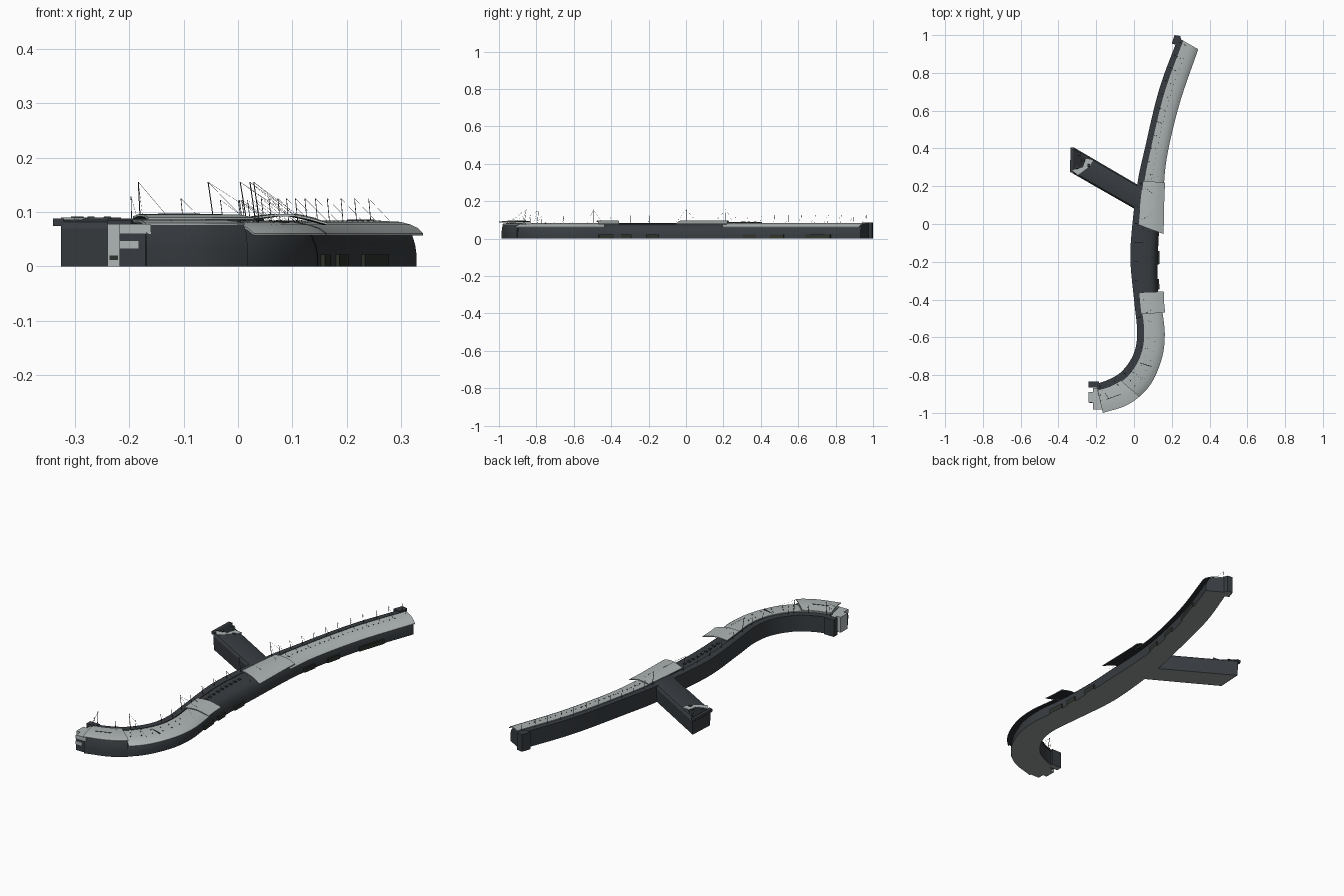
import bpy, bmesh, math
from mathutils import Vector

cube = bpy.data.objects.get("Cube")
if cube:
    bpy.data.objects.remove(cube)


def material(name, r, g, b):
    m = bpy.data.materials.new(name)
    m.use_nodes = True
    m.diffuse_color = (r, g, b, 1)
    m.node_tree.nodes["Principled BSDF"].inputs["Base Color"].default_value = (r, g, b, 1)
    return m


DARK = material("dark_cladding", .039, .046, .053)
LIGHT = material("pale_roof_metal", .43, .475, .47)
FLOOR = material("grey_base", .3, .33, .325)
BLACK = material("dark_soffit", .02, .023, .026)
GLASS = material("green_black_glazing", .028, .034, .025)
STEEL = material("mast_steel", .06, .065, .07)

# Left and right edges of the winding plan, from north to south
LEFT = [(.235, .985), (.135, .71), (.06, .4), (.02, .21), (-.01, -.05), (-.015, -.21),
        (.005, -.42), (.02, -.58), (0, -.69), (-.06, -.78), (-.13, -.825), (-.2, -.85)]
RIGHT = [(.34, .925), (.245, .65), (.18, .385), (.158, .2), (.15, -.05), (.143, -.22),
         (.145, -.41), (.163, -.58), (.145, -.72), (.08, -.86), (-.03, -.955), (-.165, -1)]
END = len(LEFT) - 1


def edge(pts, t):
    # Smooth interpolation through the edge points
    i = min(int(t), END - 1)
    f = t - i
    b, c = Vector(pts[i]), Vector(pts[i + 1])
    a = Vector(pts[i - 1]) if i else 2 * b - c
    d = Vector(pts[i + 2]) if i + 2 <= END else 2 * c - b
    return .5 * (2 * b + (c - a) * f + (2 * a - 5 * b + 4 * c - d) * f ** 2
                 + (3 * b - a - 3 * c + d) * f ** 3)


def place(t, u, z):
    p = edge(LEFT, t).lerp(edge(RIGHT, t), u)
    return Vector((p.x, p.y, z))


def at(y):
    # Station whose centre lies at the given y
    return min((i * END / 1000 for i in range(1001)), key=lambda t: abs(place(t, .5, 0).y - y))


def finish(name, bm, mats, smooth=False):
    bmesh.ops.recalc_face_normals(bm, faces=bm.faces)
    if len(mats) > 1:
        # Second colour goes on the downward faces
        for f in bm.faces:
            f.material_index = int(f.normal.z < -.5)
    me = bpy.data.meshes.new(name)
    bm.to_mesh(me)
    bm.free()
    ob = bpy.data.objects.new(name, me)
    bpy.context.collection.objects.link(ob)
    for m in mats:
        me.materials.append(m)
    if smooth:
        bpy.ops.object.select_all(action='DESELECT')
        ob.select_set(True)
        bpy.context.view_layer.objects.active = ob
        bpy.ops.object.shade_smooth_by_angle(angle=math.radians(30))


def loft(bm, rings):
    n = len(rings[0])
    vs = [[bm.verts.new(p) for p in ring] for ring in rings]
    for a, b in zip(vs, vs[1:]):
        for i in range(n):
            bm.faces.new((a[i], a[(i + 1) % n], b[(i + 1) % n], b[i]))
    bm.faces.new(vs[0])
    bm.faces.new(vs[-1])


def sweep(name, t0, t1, profile, mats, skew=0):
    # Runs a cross-section along the plan; skew slants the south end
    n = max(2, int((t1 - t0) * 8))
    bm = bmesh.new()
    loft(bm, [[place(min(END, t0 + (t1 + skew * u - t0) * i / n), u, z) for u, z in profile]
              for i in range(n + 1)])
    finish(name, bm, mats, True)


def shell(top, thick=.004):
    return top + [(u, z - thick) for u, z in reversed(top)]


def prism(name, outline, z0, z1, mats):
    bm = bmesh.new()
    loft(bm, [[(x, y, z) for x, y in outline] for z in (z0, z1)])
    finish(name, bm, mats)


def slab(name, x0, x1, y0, y1, z0, z1, mats):
    prism(name, [(x0, y0), (x1, y0), (x1, y1), (x0, y1)], z0, z1, mats)


def box(bm, t0, t1, u0, u1, z0, z1):
    loft(bm, [[place(t, u, z) for u, z in ((u0, z0), (u0, z1), (u1, z1), (u1, z0))]
              for t in (t0, t1)])


def rod(bm, a, b, r):
    d = (b - a).normalized()
    s = d.orthogonal().normalized() * r
    w = d.cross(s)
    loft(bm, [[p + s, p + w, p - s, p - w] for p in (a, b)])


# Main body with a bulging east facade
body = [(0, 0), (0, .08), (.22, .08), (.62, .077), (.74, .069), (.81, .057),
        (.86, .04), (.885, .022), (.885, 0)]
sweep("main_body", 0, END, body, [DARK, FLOOR])
sweep("west_parapet", 0, END, [(-.02, .074), (-.02, .083), (.2, .083), (.2, .074)], [DARK])

# Pale roof shells north and south of the open middle stretch
roof = shell([(.24, .084), (.6, .082), (.78, .077), (.9, .071), (1, .061)])
sweep("north_roof", 0, at(.2), roof, [LIGHT, BLACK])
sweep("south_roof", at(-.44), 9.5, roof, [LIGHT, BLACK])
sweep("south_end_roof", 9.5, END, shell([(.2, .086), (.6, .085), (.86, .08)]), [LIGHT, BLACK])
sweep("south_end_facade", 9.5, END, [(.6, 0), (.6, .08), (.84, .078), (.89, .06), (.91, .03), (.91, 0)],
      [DARK, FLOOR])

# Raised canopies
canopy = [(.18, .092), (.4, .096), (.65, .096), (.85, .09)]
sweep("junction_canopy", at(.225), at(.01), shell(canopy + [(1.04, .08)]), [LIGHT, BLACK], skew=.25)
sweep("middle_canopy", at(-.36), at(-.475), shell(canopy + [(1.1, .08)]), [LIGHT, BLACK])
sweep("south_canopy", 9.5, END, shell([(.2, .092), (.5, .096), (.8, .095), (1, .09)]), [LIGHT, BLACK])

# Glazed entrance boxes at the foot of the east facade
bm = bmesh.new()
for y0, y1 in ((.8, .66), (.54, .46), (.38, .31), (-.14, -.21), (-.29, -.35), (-.39, -.47)):
    box(bm, at(y0), at(y1), .8, .94, 0, .022)
finish("entrance_boxes", bm, [GLASS, FLOOR])

# Dark seams and small vents on the roofs
bm = bmesh.new()
for k in range(24):
    y = .88 - k * .028
    box(bm, at(y), at(y) + .015, .5, .525, .08, .0845)
for t in (7.2, 7.6, 8, 8.4, 8.8, 9.2):
    box(bm, t, t + .02, .4, .43, .08, .085)
    box(bm, t + .1, t + .12, .62, .65, .08, .084)
box(bm, 8.3, 8.33, .3, .75, .08, .0835)
box(bm, 10, 10.7, .58, .6, .09, .097)
finish("roof_vents", bm, [BLACK])

# Rooftop plant on the open stretch
bm = bmesh.new()
for k in range(9):
    y = -.06 - k * .033
    box(bm, at(y), at(y) + .06, .36, .44, .076, .083)
finish("rooftop_units", bm, [DARK])

# Stair blocks at the ends of the west parapet
prism("north_stair_block", [(.2, .955), (.215, 1), (.245, .995), (.25, .975), (.235, .945)],
      0, .086, [DARK, FLOOR])
slab("south_stair_block", -.24, -.185, -.865, -.835, 0, .085, [DARK, FLOOR])

# Stepped south end with a pale porch
slab("south_end_block", -.218, -.16, -.978, -.868, 0, .06, [DARK, FLOOR])
slab("south_end_cap", -.218, -.16, -.982, -.868, .06, .078, [LIGHT])
slab("south_end_panel", -.218, -.182, -.983, -.977, .032, .048, [LIGHT])
slab("south_porch", -.24, -.21, -.945, -.89, 0, .078, [LIGHT, FLOOR])
slab("south_porch_window", -.236, -.22, -.947, -.945, .012, .02, [GLASS])

# Branch wing with rounded eaves
a0, a1 = Vector((-.318, .405)), Vector((.05, .19))
b0, b1 = Vector((-.325, .268)), Vector((.03, .065))
section = [(.03, 0), (0, .07), (.06, .082), (.2, .088), (.8, .088), (.94, .082), (1, .07), (.97, 0)]
bm = bmesh.new()
loft(bm, [[(*p.lerp(q, u), z) for u, z in section] for p, q in ((a0, b0), (a1, b1))])
finish("branch_wing", bm, [DARK, FLOOR], True)
prism("branch_pale_patch", [(-.325, .285), (-.27, .3), (-.255, .345), (-.215, .34), (-.235, .305), (-.3, .257)],
      .085, .0895, [LIGHT])
prism("branch_end_plate", [(-.32, .4), (-.25, .345), (-.272, .305), (-.325, .29)], .085, .0892, [BLACK])
prism("branch_end_cap", [(-.34, .275), (-.335, .405), (-.315, .405), (-.32, .27)], .074, .088, [DARK])
bm = bmesh.new()
for x, y in ((-.3, .3), (-.27, .335), (-.24, .31), (-.29, .37)):
    loft(bm, [[(x + dx * s, y + dy * s, z) for dx, dy in ((-1, -1), (1, -1), (1, 1), (-1, 1))]
              for s, z in ((.01, .084), (.006, .092))])
finish("branch_roof_units", bm, [DARK])

# Masts along the west side with stay cables to the roof
bm = bmesh.new()
stations = [(at(.94 - .068 * k), .125) for k in range(11)]
stations += [(at(y), .122) for y in (-.1, -.2, -.3, -.4, -.58, -.66)] + [(8.8, .122), (9.8, .125), (END, .128)]
stations += [(at(y), .155) for y in (.21, .0, -.49)] + [(9.05, .155), (10.8, .155)]
for t, top in stations:
    tall = top > .15
    head = place(t, .06 if tall else .1, top)
    rod(bm, place(t, .14, .078), head, .0013 if tall else .0009)
    for dt in ((-.25, .25) if tall else (0,)):
        rod(bm, head, place(max(0, min(END, t + dt)), .75 if tall else .5, .08), .0003)
finish("masts_and_cables", bm, [STEEL])
